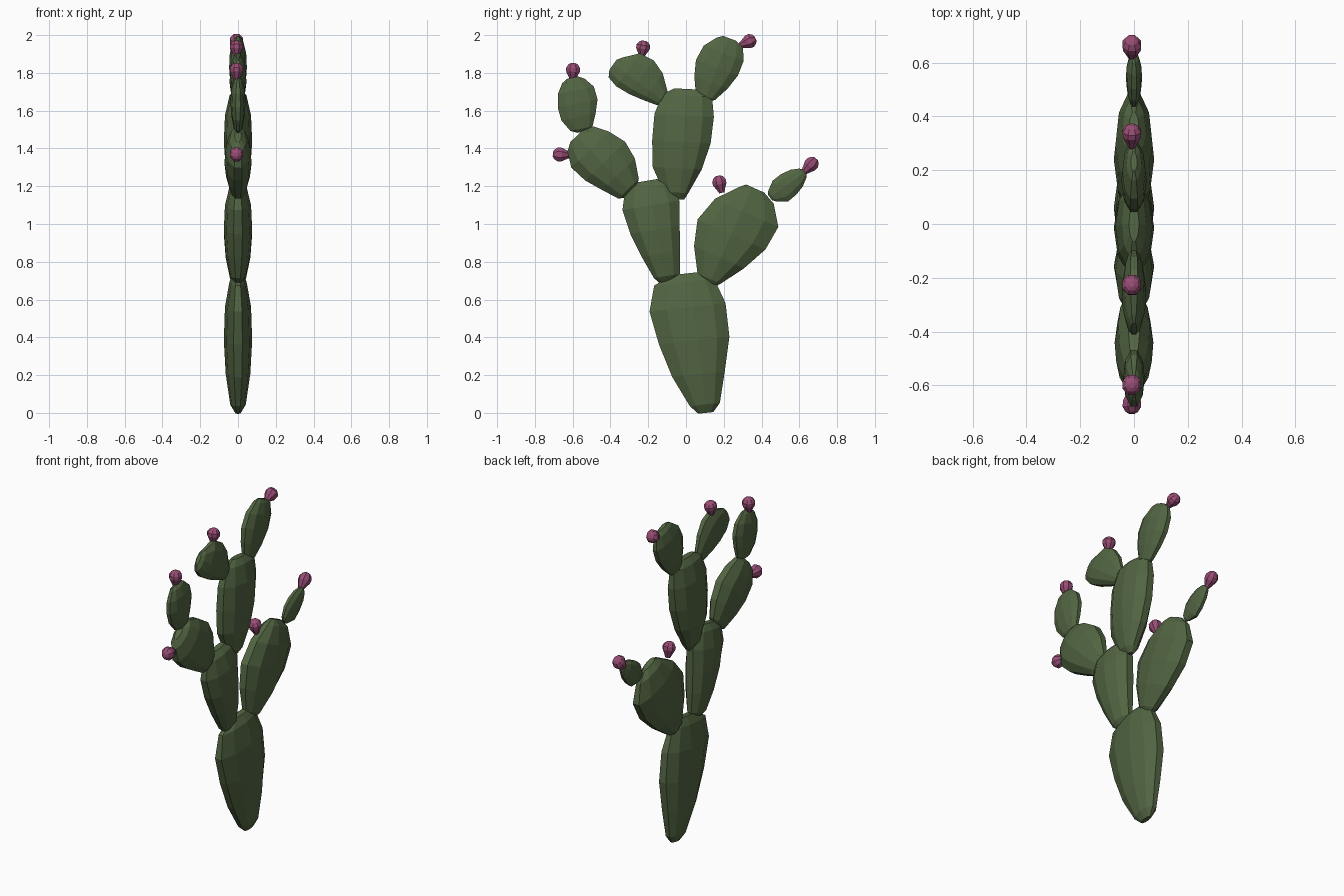
import bpy, bmesh
from math import sin, cos, pi
from mathutils import Vector

if "Cube" in bpy.data.objects:
    bpy.data.objects.remove(bpy.data.objects["Cube"])


def material(name, color):
    m = bpy.data.materials.new(name)
    m.diffuse_color = color
    m.use_nodes = True
    m.node_tree.nodes["Principled BSDF"].inputs["Base Color"].default_value = m.diffuse_color
    return m


GREEN = material("cactus_green", (0.085, 0.13, 0.055, 1))
PINK = material("fruit_pink", (0.32, 0.075, 0.18, 1))


def loft(name, base, tip, rings, sides, mat, x0=0.0):
    """Loft rings (t, left, right, half thickness) along base -> tip in the YZ plane."""
    a, b = Vector((x0, *base)), Vector((x0, *tip))
    u = (b - a).normalized()
    n = Vector((0, u.z, -u.y))          # points to the right of the axis
    bm = bmesh.new()
    loops = []
    for t, left, right, thick in rings:
        c = a.lerp(b, t)
        loop = []
        for i in range(sides):
            ang = 2 * pi * (i + 0.5) / sides
            w = cos(ang) / cos(pi / sides)
            p = c + n * (w * (right if w > 0 else left))
            p.x += thick * sin(ang)
            loop.append(bm.verts.new(p))
        loops.append(loop)
    for lo, hi in zip(loops, loops[1:]):
        for i in range(sides):
            j = (i + 1) % sides
            bm.faces.new((lo[i], lo[j], hi[j], hi[i]))
    bm.faces.new(loops[0])
    bm.faces.new(loops[-1])
    bmesh.ops.recalc_face_normals(bm, faces=bm.faces)
    me = bpy.data.meshes.new(name)
    bm.to_mesh(me)
    bm.free()
    me.materials.append(mat)
    ob = bpy.data.objects.new(name, me)
    bpy.context.collection.objects.link(ob)


STATIONS = (0, 0.06, 0.28, 0.52, 0.76, 0.94, 1)
THICK = (0.2, 0.55, 0.87, 1, 0.92, 0.6, 0.25)


def pad(name, base, tip, left, right, thick):
    left = (left[0] * 0.5, *left, left[-1] * 0.5)
    right = (right[0] * 0.5, *right, right[-1] * 0.5)
    rings = [(t, l, r, thick * k) for t, l, r, k in zip(STATIONS, left, right, THICK)]
    loft(name, base, tip, rings, 10, GREEN)


def fruit(name, base, tip):
    prof = ((0, 0.014), (0.25, 0.024), (0.5, 0.036), (0.72, 0.037), (0.92, 0.025), (1, 0.012))
    loft(name, base, tip, [(t, r, r, r) for t, r in prof], 8, PINK, -0.008)


# Trunk pad
pad("trunk_pad", (.105, 0), (.02, .74), (.08, .155, .205, .235, .195), (.08, .125, .17, .17, .125), .075)

# Left branch
pad("left_lower_pad", (-.11, .69), (-.20, 1.23), (.055, .10, .14, .16, .13), (.085, .105, .125, .145, .12), .075)
pad("left_upper_pad", (-.29, 1.165), (-.58, 1.465), (.07, .10, .13, .135, .09), (.08, .14, .165, .14, .10), .072)
pad("left_top_pad", (-.54, 1.49), (-.60, 1.775), (.07, .105, .11, .095, .06), (.05, .08, .105, .10, .06), .04)

# Middle branch
pad("middle_pad", (-.03, 1.13), (0, 1.715), (.09, .155, .165, .16, .125), (.04, .105, .145, .155, .14), .075)
pad("middle_left_top_pad", (-.115, 1.65), (-.385, 1.845), (.04, .06, .078, .085, .07), (.055, .115, .143, .13, .06), .045)
pad("middle_right_top_pad", (.10, 1.655), (.225, 1.985), (.06, .097, .12, .108, .06), (.05, .09, .117, .118, .09), .047)

# Right branch
pad("right_pad", (.12, .675), (.35, 1.195), (.08, .155, .195, .155, .07), (.055, .135, .198, .212, .14), .075)
pad("right_top_pad", (.445, 1.14), (.63, 1.275), (.035, .064, .066, .055, .033), (.035, .073, .07, .055, .03), .03)

# Fruits
for i, (b, t) in enumerate((
        ((-.60, 1.76), (-.597, 1.852)),
        ((-.61, 1.365), (-.705, 1.37)),
        ((-.235, 1.885), (-.222, 1.97)),
        ((.285, 1.945), (.368, 1.982)),
        ((.19, 1.165), (.168, 1.255)),
        ((.62, 1.27), (.69, 1.345)))):
    fruit(f"fruit_{i + 1}", b, t)
